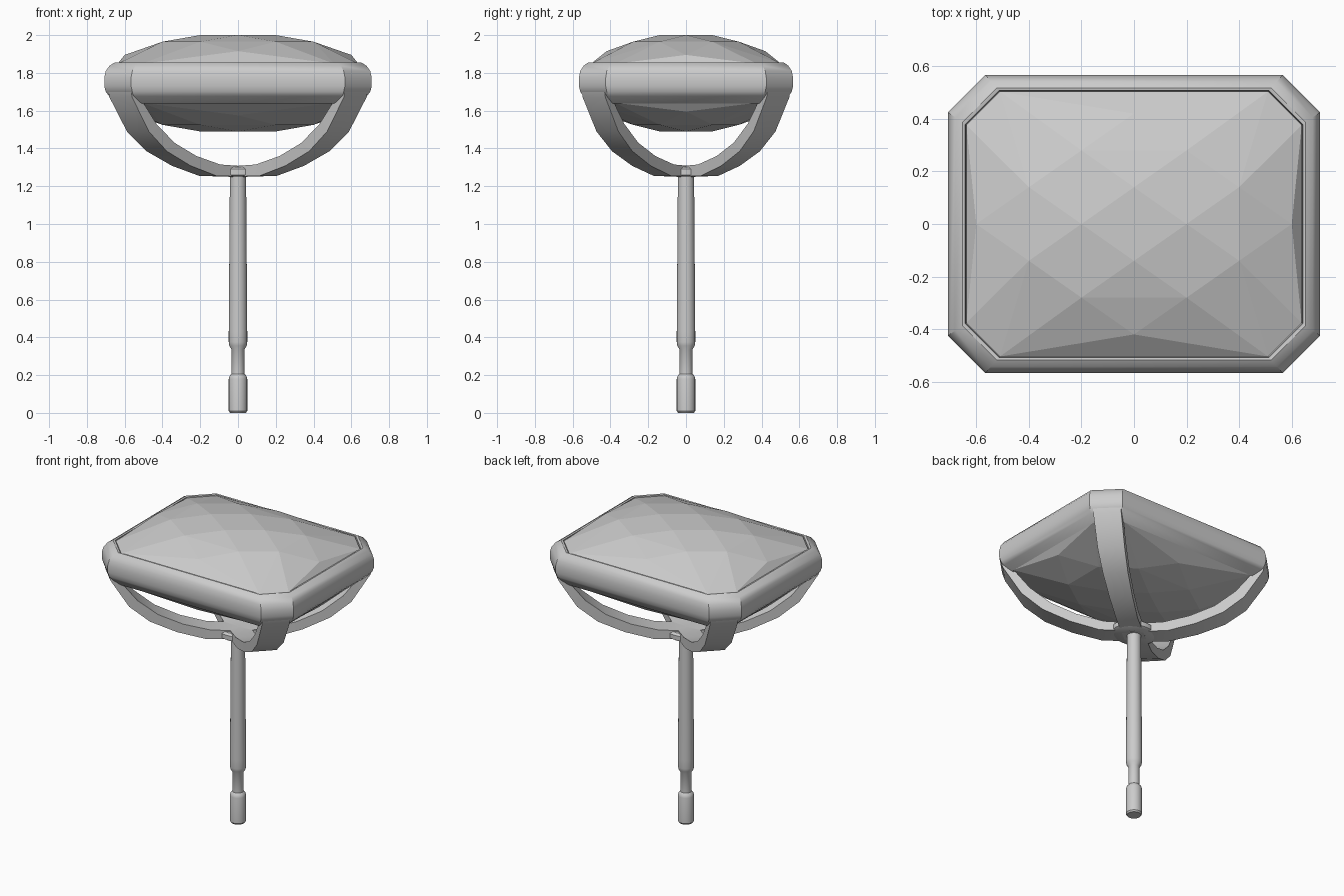
import bpy, bmesh
from math import cos, sin, pi

if "Cube" in bpy.data.objects:
    bpy.data.objects.remove(bpy.data.objects["Cube"])


def make_object(name, bm, smooth=None):
    bmesh.ops.recalc_face_normals(bm, faces=bm.faces)
    mesh = bpy.data.meshes.new(name)
    bm.to_mesh(mesh)
    bm.free()
    obj = bpy.data.objects.new(name, mesh)
    bpy.context.collection.objects.link(obj)
    if smooth:
        bpy.ops.object.select_all(action='DESELECT')
        obj.select_set(True)
        bpy.context.view_layer.objects.active = obj
        bpy.ops.object.shade_smooth_by_angle(angle=smooth)
    return obj


def loft(bm, rings, close=False, caps=True):
    loops = [[bm.verts.new(p) for p in ring] for ring in rings]
    pairs = list(zip(loops, loops[1:])) + ([(loops[-1], loops[0])] if close else [])
    for a, b in pairs:
        n = len(a)
        for i in range(n):
            bm.faces.new((a[i], a[(i + 1) % n], b[(i + 1) % n], b[i]))
    if caps and not close:
        bm.faces.new(loops[0])
        bm.faces.new(loops[-1])


def octagon(inset, z):
    x, y, c = 0.708 - inset, 0.567 - inset * 0.9, 0.142 - inset * 0.2
    quarter = [(x, y - c), (x - c, y)]
    pts = quarter + [(-a, b) for a, b in quarter[::-1]]
    pts += [(-a, -b) for a, b in pts]
    return [(a, b, z) for a, b in pts]


# Bezel frame: rounded section swept around a clipped rectangle
section = [(0.068, 1.835), (0.066, 1.853), (0.055, 1.855), (0.028, 1.838), (0.008, 1.81),
           (0, 1.775), (0, 1.73), (0.008, 1.70), (0.026, 1.676), (0.068, 1.637), (0.08, 1.66)]
bm = bmesh.new()
loft(bm, [octagon(d, z) for d, z in section], close=True)
make_object("bezel", bm, 0.6)

# Gem: lattice of diamond facets, mirrored above and below the girdle
heights = {(1, 0): 2.0, (0, 1): 2.0, (2, 1): 1.965, (1, 2): 1.965,
           (3, 0): 1.895, (0, 3): 1.915, (2, 3): 1.885, (3, 2): 1.872}
crown = [(sx * u * 0.2, sy * v * 0.14, z) for (u, v), z in heights.items()
         for sx in ((1, -1) if u else (1,)) for sy in ((1, -1) if v else (1,))]
crown += octagon(0.07, 1.848)
bm = bmesh.new()
for x, y, z in crown:
    bm.verts.new((x, y, z))
    bm.verts.new((x, y, 3.49 - z))
hull = bmesh.ops.convex_hull(bm, input=bm.verts)
loose = [v for v in bm.verts if not v.link_faces]
bmesh.ops.delete(bm, geom=loose, context='VERTS')
bmesh.ops.dissolve_limit(bm, angle_limit=0.02, verts=bm.verts, edges=bm.edges)
make_object("gem", bm)

# Basket straps: two arches crossing under the gem, corner to corner
# rows: outer x, outer z, inner x, inner z, half width
rows = [(0.16, 1.255, 0.14, 1.315, 0.065), (0.30, 1.308, 0.27, 1.36, 0.07),
        (0.43, 1.385, 0.39, 1.43, 0.076), (0.53, 1.49, 0.49, 1.53, 0.082),
        (0.62, 1.67, 0.585, 1.68, 0.085), (0.63, 1.72, 0.60, 1.72, 0.085)]


def strap_ring(row, end, side):
    xo, zo, xi, zi, w = row
    k = w * 0.707
    ring = []
    for x, z, s in ((xo, zo, 1), (xo, zo, -1), (xi, zi, -1), (xi, zi, 1)):
        px, py = end * x + s * k, end * x * 0.785 - s * k
        ring.append((px, py * side, z))
    return ring


for name, side in (("strap_a", 1), ("strap_b", -1)):
    bm = bmesh.new()
    middle = (0, 1.25, 0, 1.305, 0.065)
    rings = [strap_ring(r, -1, side) for r in rows[::-1]]
    rings += [strap_ring(middle, 1, side)] + [strap_ring(r, 1, side) for r in rows]
    loft(bm, rings)
    make_object(name, bm, 0.5)


# Hub filling the crossing, and the notched ear post
def lathe(name, profile, sides, sx=1.0, sy=1.0):
    bm = bmesh.new()
    loft(bm, [[(r * sx * cos(2 * pi * i / sides), r * sy * sin(2 * pi * i / sides), z)
               for i in range(sides)] for r, z in profile])
    make_object(name, bm, 0.6)


lathe("hub", [(0.11, 1.251), (0.125, 1.26), (0.125, 1.29), (0.11, 1.302)], 24, 1.15, 0.95)
lathe("post", [(0.042, 0), (0.049, 0.01), (0.049, 0.18), (0.045, 0.195), (0.034, 0.207),
               (0.034, 0.335), (0.046, 0.355), (0.049, 0.375), (0.049, 0.43),
               (0.043, 1.235), (0.043, 1.28)], 24)
